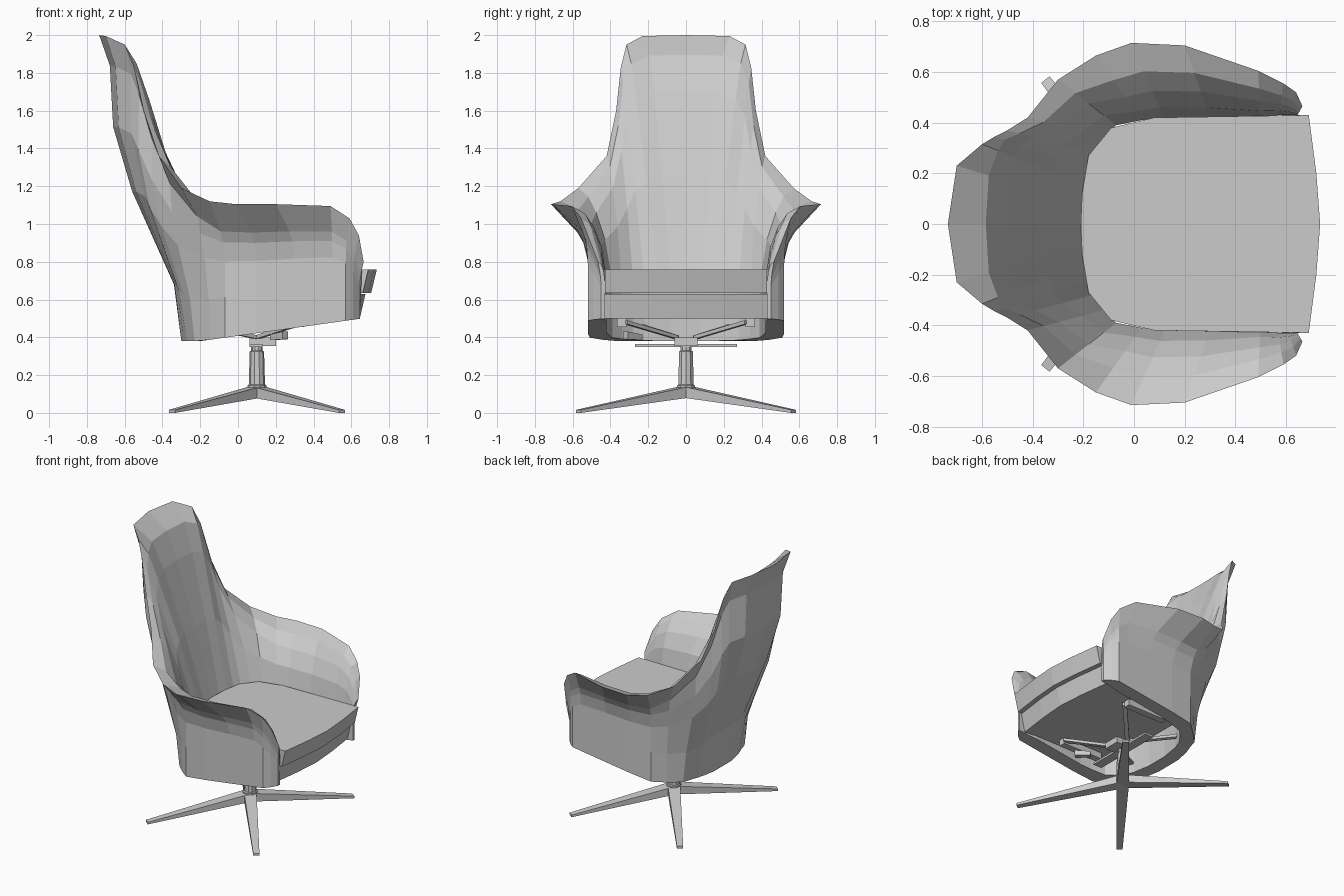
import bpy, bmesh, math
from mathutils import Vector

default_cube = bpy.data.objects.get("Cube")
if default_cube:
    bpy.data.objects.remove(default_cube, do_unlink=True)

# Single colour
grey = bpy.data.materials.new("plain_grey")
grey.use_nodes = True
colour = (0.6, 0.6, 0.6, 1)
grey.diffuse_color = colour
grey.node_tree.nodes["Principled BSDF"].inputs["Base Color"].default_value = colour


def loft(name, rings):
    """Skin a list of closed rings and cap both ends, with flat faces."""
    bm = bmesh.new()
    rows = [[bm.verts.new(p) for p in ring] for ring in rings]
    count = len(rows[0])
    for a, b in zip(rows, rows[1:]):
        for i in range(count):
            j = (i + 1) % count
            bm.faces.new((a[i], a[j], b[j], b[i]))
    bm.faces.new(rows[0])
    bm.faces.new(rows[-1])
    bmesh.ops.recalc_face_normals(bm, faces=bm.faces)
    mesh = bpy.data.meshes.new(name)
    bm.to_mesh(mesh)
    bm.free()
    mesh.materials.append(grey)
    obj = bpy.data.objects.new(name, mesh)
    bpy.context.collection.objects.link(obj)
    return obj


def mix(a, b, t):
    return a + (b - a) * t


def box(name, low, high):
    (x0, y0, z0), (x1, y1, z1) = low, high
    plan = [(x0, y0), (x1, y0), (x1, y1), (x0, y1)]
    return loft(name, [[(x, y, z) for x, y in plan] for z in (z0, z1)])


def bar(name, start, end, size_start, size_end):
    """Tapered rectangular bar; each size is (width, height)."""
    start, end = Vector(start), Vector(end)
    direction = (end - start).normalized()
    up = Vector((0, 0, 1))
    side = direction.cross(up).normalized()
    rings = []
    for p, (w, h) in ((start, size_start), (end, size_end)):
        rings.append([p + side * w * u / 2 + up * h * v / 2
                      for u, v in ((-1, -1), (1, -1), (1, 1), (-1, 1))])
    return loft(name, rings)


def turned(name, x, y, steps, sides):
    """Stack of regular polygons given as (radius, height)."""
    angles = [math.tau * i / sides for i in range(sides)]
    return loft(name, [[(x + r * math.cos(a), y + r * math.sin(a), z)
                        for a in angles] for r, z in steps])


# Shell: stations run from the middle of the back to the front of one arm
rim = [(-.735, 0, 2), (-.7, .23, 1.995), (-.6, .315, 1.95), (-.55, .345, 1.83),
       (-.5, .37, 1.6), (-.42, .42, 1.36), (-.3, .57, 1.19),
       (-.15, .665, 1.12), (-.01, .715, 1.105), (.2, .705, 1.105),
       (.49, .605, 1.095), (.59, .555, 1.03), (.64, .52, .94), (.665, .465, .8)]
outer_foot = [(-.3, 0), (-.3, .1), (-.285, .18), (-.27, .24), (-.25, .29),
              (-.23, .36), (-.15, .44), (-.07, .51), (.1, .52), (.3, .52),
              (.5, .52), (.57, .52), (.61, .49), (.645, .45)]
inner_foot = [(-.2, 0), (-.2, .08), (-.19, .15), (-.18, .22), (-.16, .28),
              (-.12, .34), (-.07, .39), (.03, .41), (.12, .42), (.3, .42),
              (.5, .42), (.57, .43), (.61, .43), (.645, .43)]
backness = [1, 1, 1, 1, .85, .6, .3] + [0] * 7
flare = [1, .85, .3] + [0] * 11
bulge = [0, 0, .02, .03, .03, .02] + [0] * 8

# Profiles as (height fraction, outward fraction) from foot to rim
outer_back = [(0, 0), (.185, .09), (.49, .6), (.7, .83), (.9, .87)]
outer_arm = [(0, 0), (.3, 0), (.56, 0), (.7, .12), (.78, .28)]
inner_back = [(.92, .9), (.77, .74), (.42, .38), (0, 0)]
inner_arm = [(.9, .62), (.72, .36), (.45, .14), (0, 0)]
flare_cut = [.18, .18, .09, 0]
SEAT_LEVEL = .7


def foot_height(x):
    return .38 + max(0, x + .2) * .14


def station(i):
    rx, ry, rz = rim[i]
    w = backness[i]
    ring = []
    fx, fy = outer_foot[i]
    base = foot_height(fx)
    for (tb, fb), (ta, fa) in zip(outer_back, outer_arm):
        t, f = mix(ta, tb, w), mix(fa, fb, w)
        push = bulge[i] * 4 * t * (1 - t)
        ring.append((mix(fx, rx, f) - push, mix(fy, ry, f), mix(base, rz, t)))
    ring.append((rx, ry, rz))
    fx, fy = inner_foot[i]
    for (tb, fb), (ta, fa), cut in zip(inner_back, inner_arm, flare_cut):
        t, f = mix(ta, tb, w), mix(fa, fb, w) - cut * flare[i]
        ring.append((mix(fx, rx, f), mix(fy, ry, f), mix(SEAT_LEVEL, rz, t)))
    ring.append((fx, fy, foot_height(fx)))
    return ring


half = [station(i) for i in range(len(rim))]
other = [[(x, -y, z) for x, y, z in ring] for ring in reversed(half[1:])]
loft("chair_shell", other + half)


# Seat: upper cushion with a bowed front, and a set-back frame below it
def cushion(name, plan, levels):
    """plan is half an outline; each level is (height, front setback)."""
    outline = plan + [(x, -y) for x, y in reversed(plan) if y > 0]
    loft(name, [[(x - back if x > .5 else x, y, z) for x, y in outline]
                for z, back in levels])


back_edge = [(-.21, 0), (-.205, .12), (-.18, .27), (-.09, .38), (.08, .42)]
front_edge = [(.69, .43), (.72, .2), (.735, 0)]
cushion("seat_cushion", back_edge + front_edge, [(.635, .03), (.76, 0)])
cushion("seat_frame", [(-.1, 0), (-.1, .36), (.08, .41)] + front_edge,
        [(.5, .09), (.63, .06)])

# Swivel mechanism under the seat
PX = .1
box("swivel_block", (PX - .04, -.06, .355), (PX + .1, .06, .4))
box("swivel_plate", (PX - .04, -.27, .35), (PX + .03, .27, .365))
for sign, side in ((1, "left"), (-1, "right")):
    box(side + "_bracket", (.02, sign * .34 - .025, .455),
        (.35, sign * .34 + .025, .51))
    bar(side + "_strut", (PX, sign * .05, .4), (.35, sign * .32, .48),
        (.03, .02), (.03, .02))
    bar(side + "_rear_strut", (PX, sign * .05, .4), (-.18, sign * .24, .46),
        (.03, .02), (.03, .02))
bar("tilt_lever", (.18, -.24, .4), (.25, -.32, .41), (.03, .03), (.04, .04))

# Pedestal post
turned("post_sleeve", PX, 0, [(.05, .1), (.05, .145), (.043, .15),
                              (.038, .325), (.03, .33), (.03, .37)], 10)

# Four-legged star foot
for sx, front in ((1, "front"), (-1, "back")):
    for sy, side in ((1, "left"), (-1, "right")):
        bar(front + "_" + side + "_leg", (PX, 0, .112),
            (PX + sx * .45, sy * .57, .008), (.085, .06), (.042, .016))
